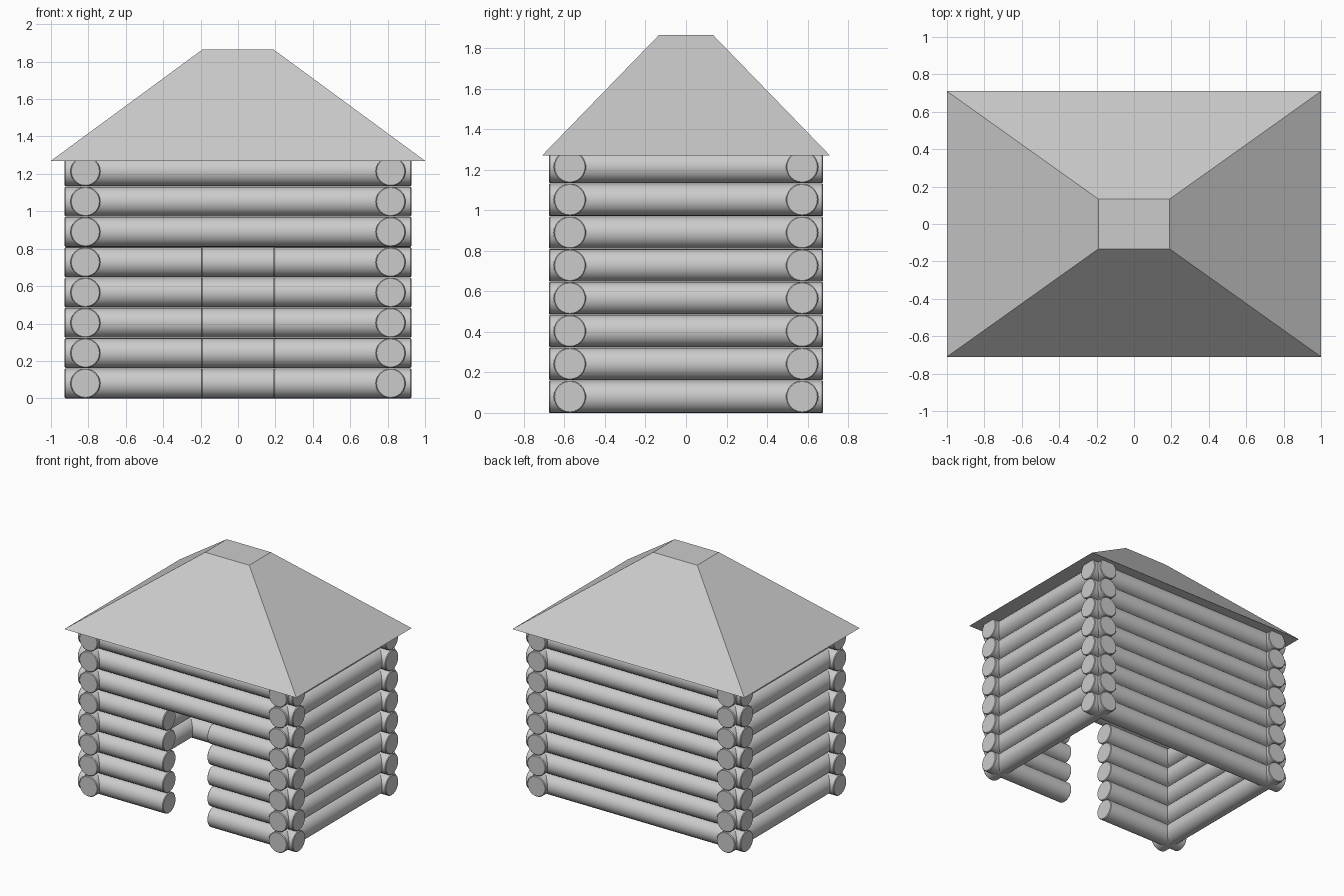
import bpy
import bmesh
import math

if "Cube" in bpy.data.objects:
    bpy.data.objects.remove(bpy.data.objects["Cube"])

R = 0.08          # log radius
STEP = 0.162      # vertical spacing of the courses
COURSES = 8
DOOR_COURSES = 5  # courses interrupted by the doorway
DOOR_HALF = 0.19
WALL_X, WALL_Y = 0.816, 0.573   # wall centre lines
END_X, END_Y = 0.927, 0.677     # log ends past the corners


def log(name, axis, start, end, offset, z):
    """One round log along x or y, with slightly eased ends."""
    mid = (start + end) / 2
    loc = (mid, offset, z) if axis == "x" else (offset, mid, z)
    rot = (0, math.pi / 2, 0) if axis == "x" else (math.pi / 2, 0, 0)
    bpy.ops.mesh.primitive_cylinder_add(
        vertices=24, radius=R, depth=end - start, location=loc, rotation=rot)
    ob = bpy.context.object
    ob.name = name
    bpy.ops.object.shade_smooth_by_angle(angle=math.radians(30))
    bevel = ob.modifiers.new("eased_ends", "BEVEL")
    bevel.width = 0.005
    bevel.segments = 1
    bevel.limit_method = "ANGLE"
    bevel.angle_limit = math.radians(60)
    return ob


# Log walls, course by course
for i in range(COURSES):
    z = R + i * STEP
    log(f"back_log_{i + 1}", "x", -END_X, END_X, WALL_Y, z)
    log(f"left_log_{i + 1}", "y", -END_Y, END_Y, -WALL_X, z)
    log(f"right_log_{i + 1}", "y", -END_Y, END_Y, WALL_X, z)
    # Front wall: short logs either side of the doorway, full logs above
    if i < DOOR_COURSES:
        log(f"front_left_log_{i + 1}", "x", -END_X, -DOOR_HALF, -WALL_Y, z)
        log(f"front_right_log_{i + 1}", "x", DOOR_HALF, END_X, -WALL_Y, z)
    else:
        log(f"front_log_{i + 1}", "x", -END_X, END_X, -WALL_Y, z)

# Roof: box with its top face shrunk to a small flat ridge
ROOF_LOW, ROOF_HIGH = 1.27, 1.865
mesh = bpy.data.meshes.new("roof")
bm = bmesh.new()
bmesh.ops.create_cube(bm, size=2)
for v in bm.verts:
    top = v.co.z > 0
    v.co.x *= 0.19 if top else 1.0
    v.co.y *= 0.133 if top else 0.71
    v.co.z = ROOF_HIGH if top else ROOF_LOW
bm.to_mesh(mesh)
bm.free()
roof = bpy.data.objects.new("roof", mesh)
bpy.context.collection.objects.link(roof)
